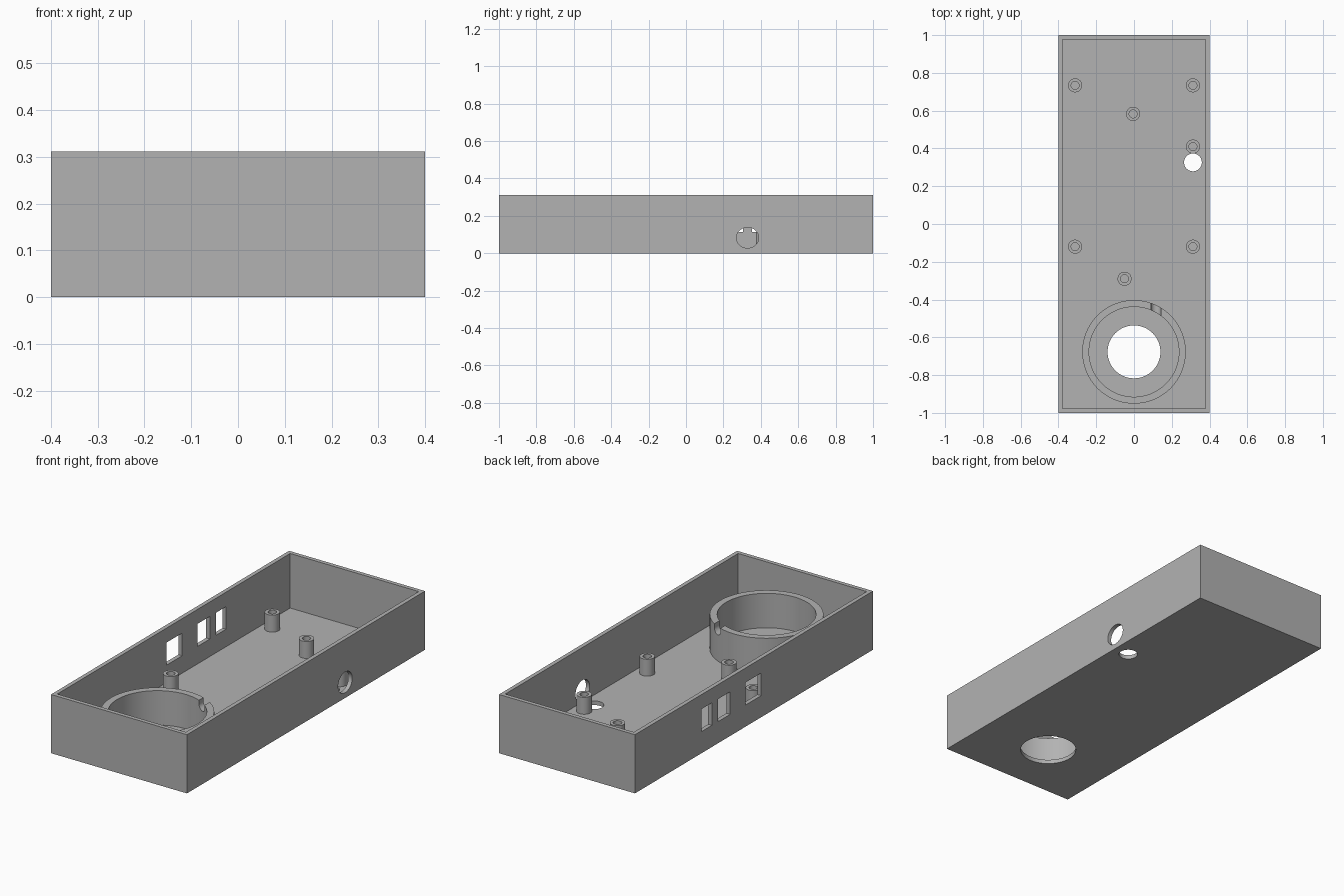
import bpy
import bmesh
import math
from mathutils import Matrix, Vector

cube = bpy.data.objects.get("Cube")
if cube:
    bpy.data.objects.remove(cube, do_unlink=True)

LENGTH, WIDTH, HEIGHT = 2.0, 0.8, 0.312
WALL = 0.022
RING_Y = -0.677

grey = bpy.data.materials.new("light_grey")
grey.use_nodes = True
colour = (0.448, 0.448, 0.448, 1)
grey.diffuse_color = colour
grey.node_tree.nodes["Principled BSDF"].inputs["Base Color"].default_value = colour


def finish(name, bm):
    """Turn a bmesh into a grey object."""
    bmesh.ops.recalc_face_normals(bm, faces=bm.faces)
    mesh = bpy.data.meshes.new(name)
    bm.to_mesh(mesh)
    bm.free()
    mesh.materials.append(grey)
    obj = bpy.data.objects.new(name, mesh)
    bpy.context.collection.objects.link(obj)
    return obj


def box(name, low, high):
    low, high = Vector(low), Vector(high)
    bm = bmesh.new()
    place = Matrix.Translation((low + high) / 2) @ Matrix.Diagonal((*(high - low), 1))
    bmesh.ops.create_cube(bm, size=1, matrix=place)
    return finish(name, bm)


def cylinder(name, centre, radius, depth, turn=Matrix(), stretch=1.0):
    bm = bmesh.new()
    place = Matrix.Translation(centre) @ Matrix.Diagonal((1, stretch, 1, 1)) @ turn
    bmesh.ops.create_cone(bm, cap_ends=True, segments=64, radius1=radius,
                          radius2=radius, depth=depth, matrix=place)
    return finish(name, bm)


def tube(name, x, y, outer, inner, bottom, top, steps):
    """Spin a rectangular section round a vertical axis."""
    bm = bmesh.new()
    section = [(inner, bottom), (outer, bottom), (outer, top), (inner, top)]
    verts = [bm.verts.new((r, 0, z)) for r, z in section]
    edges = [bm.edges.new((verts[i], verts[i - 1])) for i in range(4)]
    bmesh.ops.spin(bm, geom=verts + edges, cent=(0, 0, 0), axis=(0, 0, 1),
                   angle=math.tau, steps=steps)
    bmesh.ops.remove_doubles(bm, verts=bm.verts, dist=1e-4)
    bmesh.ops.translate(bm, verts=bm.verts, vec=(x, y, 0))
    return finish(name, bm)


def cut(target, cutters):
    """Subtract each cutter, then discard it."""
    bpy.context.view_layer.objects.active = target
    for cutter in cutters:
        cutter.hide_render = True
        mod = target.modifiers.new("cut", "BOOLEAN")
        mod.operation = "DIFFERENCE"
        mod.solver = "EXACT"
        mod.object = cutter
        bpy.ops.object.modifier_apply(modifier=mod.name)
        bpy.data.objects.remove(cutter, do_unlink=True)


def smooth(obj):
    bpy.ops.object.select_all(action="DESELECT")
    obj.select_set(True)
    bpy.context.view_layer.objects.active = obj
    bpy.ops.object.shade_smooth_by_angle(angle=math.radians(30))


# Open tray
hx, hy = WIDTH / 2, LENGTH / 2
tray = box("tray", (-hx, -hy, 0), (hx, hy, HEIGHT))
cutters = [box("cavity", (WALL - hx, WALL - hy, WALL), (hx - WALL, hy - WALL, HEIGHT + 0.1))]

# Floor holes and the round side hole
cutters.append(cylinder("large_floor_hole", (0, RING_Y, 0), 0.14, 0.2))
cutters.append(cylinder("small_floor_hole", (0.312, 0.326, 0), 0.047, 0.2))
sideways = Matrix.Rotation(math.pi / 2, 4, "Y")
cutters.append(cylinder("side_hole", (hx, 0.329, 0.083), 0.055, 0.1, sideways, 1.08))

# Three windows in the right wall
for start, end in ((-0.06, 0.07), (0.2, 0.304), (0.354, 0.44)):
    cutters.append(box("window", (-hx - 0.05, start, 0.115), (-hx + 0.05, end, 0.235)))
cut(tray, cutters)
smooth(tray)

# Round collar with a U-shaped cable notch
collar = tube("collar", 0, RING_Y, 0.274, 0.238, WALL / 2, 0.205, 96)
along_y = Matrix.Rotation(math.pi / 2, 4, "X")
cut(collar, [
    cylinder("notch_bottom", (0.117, -0.44, 0.187), 0.027, 0.16, along_y),
    box("notch_top", (0.09, -0.52, 0.187), (0.144, -0.36, 0.3)),
])
smooth(collar)

# Screw posts
posts = [(-0.312, 0.734), (0.312, 0.734), (0.312, 0.41), (-0.005, 0.583),
         (-0.312, -0.12), (0.312, -0.12), (-0.05, -0.29)]
for x, y in posts:
    smooth(tube("screw_post", x, y, 0.037, 0.021, WALL / 2, 0.112, 40))
